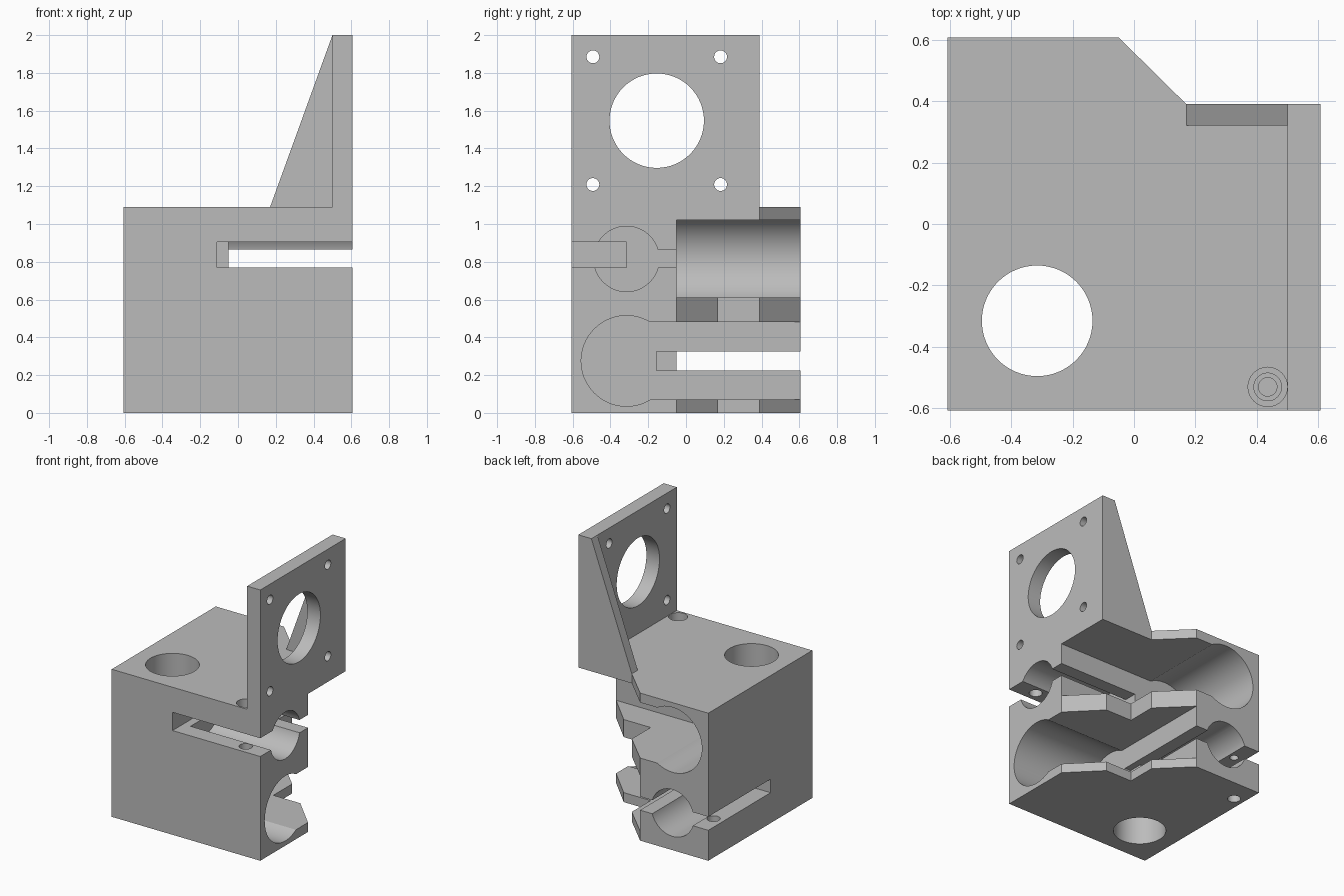
import bpy
import bmesh
import math
from mathutils import Matrix, Vector

cube = bpy.data.objects.get("Cube")
if cube:
    bpy.data.objects.remove(cube, do_unlink=True)

grey = bpy.data.materials.new("light_grey")
grey.use_nodes = True
GREY = (0.5, 0.5, 0.5, 1)
grey.diffuse_color = GREY
grey.node_tree.nodes["Principled BSDF"].inputs["Base Color"].default_value = GREY

H = 0.607      # half width of the block
OUT = 0.8      # overshoot of the cutters
AXIS = -0.315  # offset of every bore axis
WALL = -0.05   # inner wall of the open corner
LOW, HIGH = 0.275, 0.815  # heights of the two rod levels


def make(name, bm):
    bmesh.ops.recalc_face_normals(bm, faces=bm.faces)
    mesh = bpy.data.meshes.new(name)
    bm.to_mesh(mesh)
    bm.free()
    mesh.materials.append(grey)
    obj = bpy.data.objects.new(name, mesh)
    bpy.context.collection.objects.link(obj)
    return obj


def prism(name, points, depth):
    bm = bmesh.new()
    face = bm.faces.new([bm.verts.new(p) for p in points])
    geom = bmesh.ops.extrude_face_region(bm, geom=[face])["geom"]
    verts = [v for v in geom if isinstance(v, bmesh.types.BMVert)]
    bmesh.ops.translate(bm, verts=verts, vec=depth)
    return make(name, bm)


def box(name, x, y, z):
    corners = [(x[0], y[0]), (x[1], y[0]), (x[1], y[1]), (x[0], y[1])]
    return prism(name, [(a, b, z[0]) for a, b in corners], (0, 0, z[1] - z[0]))


def rod(name, start, end, radius, sides=64):
    a, b = Vector(start), Vector(end)
    turn = (b - a).to_track_quat("Z", "Y").to_matrix().to_4x4()
    bm = bmesh.new()
    bmesh.ops.create_cone(bm, cap_ends=True, segments=sides, radius1=radius, radius2=radius,
                          depth=(b - a).length, matrix=Matrix.Translation((a + b) / 2) @ turn)
    return make(name, bm)


def combine(target, tools, operation="DIFFERENCE"):
    for tool in tools:
        tool.hide_render = True
        mod = target.modifiers.new("combine", "BOOLEAN")
        mod.operation = operation
        mod.solver = "EXACT"
        mod.object = tool
        bpy.context.view_layer.update()
        graph = bpy.context.evaluated_depsgraph_get()
        mesh = bpy.data.meshes.new_from_object(target.evaluated_get(graph))
        target.modifiers.clear()
        target.data = mesh
        bpy.data.objects.remove(tool, do_unlink=True)


# Block with a notched corner, closed by a thin top slab
left_side = [(WALL, H), (-H, H), (-H, -H)]
notched = left_side + [(H, -H), (H, WALL), (0.39, 0.17), (0.17, 0.17), (0.17, 0.39)]
roof = left_side + [(H, -H), (H, 0.39), (0.17, 0.39)]
block = prism("clamp_block", [(x, y, 0) for x, y in notched], (0, 0, 1.02))
slab = prism("roof_slab", [(x, y, 1.02) for x, y in roof], (0, 0, 0.07))
combine(block, [slab], "UNION")

# Open bearing seats and rod bores, one pair along each axis
GAP = 0.205
combine(block, [
    box("seat_opening", (WALL, OUT), (AXIS, OUT), (LOW - GAP, LOW + GAP)),
    rod("seat", (WALL, AXIS, LOW), (OUT, AXIS, LOW), 0.24),
    box("seat_opening", (AXIS, OUT), (WALL, OUT), (HIGH - GAP, HIGH + GAP)),
    rod("seat", (AXIS, WALL, HIGH), (AXIS, OUT, HIGH), 0.24),
    rod("bore", (WALL, AXIS, HIGH), (OUT, AXIS, HIGH), 0.173),
    rod("bore", (AXIS, WALL, LOW), (AXIS, OUT, LOW), 0.173),
    rod("vertical_bore", (AXIS, AXIS, -0.2), (AXIS, AXIS, 1.3), 0.18),
])

# Clamp slits running from the outside through the rod bores
combine(block, [
    box("slit", (-0.11, OUT), (-OUT, AXIS), (0.77, 0.905)),
    box("slit", (WALL, OUT), (AXIS, 0), (0.77, 0.865)),
    box("slit", (-OUT, AXIS), (-0.12, OUT), (0.225, 0.325)),
    box("slit", (AXIS, 0), (WALL, OUT), (0.225, 0.325)),
    box("slit_end", (-0.1, 0), (-0.155, 0), (0.225, 0.325)),
])

# Clamp screw holes
for x, y, steps in (
    (0.435, -0.53, ((1.0, 1.2, 0.064), (0.7, 1.1, 0.045), (0.5, 0.8, 0.03))),
    (-0.53, 0.435, ((-0.1, 0.25, 0.045), (0.2, 0.5, 0.03))),
):
    combine(block, [rod("screw", (x, y, a), (x, y, b), r, 32) for a, b, r in steps])

# Upright mounting plate with a large opening and four screw holes
plate = box("mounting_plate", (0.5, H), (-H, 0.39), (1.09, 2))
CY, CZ, PITCH = -0.155, 1.547, 0.338
holes = [rod("opening", (0.3, CY, CZ), (OUT, CY, CZ), 0.25)]
for sy in (-1, 1):
    for sz in (-1, 1):
        y, z = CY + sy * PITCH, CZ + sz * PITCH
        holes.append(rod("hole", (0.3, y, z), (OUT, y, z), 0.034, 32))
combine(plate, holes)

# Triangular gusset behind the plate
gusset = prism("gusset", [(0.17, 0.32, 1.09), (0.5, 0.32, 1.09), (0.5, 0.32, 2)], (0, 0.07, 0))

# Smooth bores, crisp edges
bpy.ops.object.select_all(action="DESELECT")
for obj in (block, plate, gusset):
    obj.select_set(True)
bpy.context.view_layer.objects.active = block
bpy.ops.object.shade_smooth_by_angle(angle=math.radians(30))
